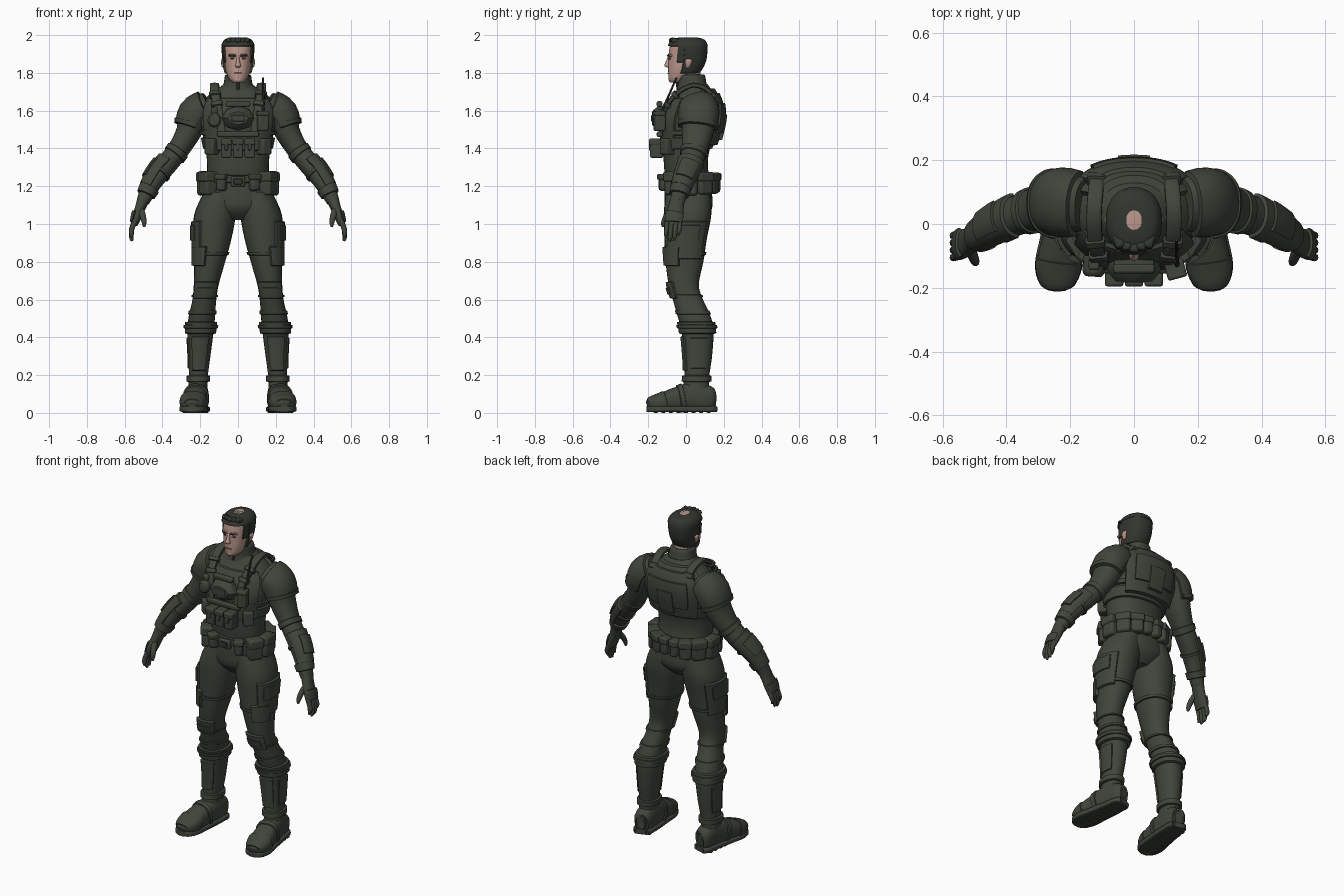
import bpy, bmesh
from math import sin, cos, radians, ceil, pi, copysign
from mathutils import Vector, Matrix

if "Cube" in bpy.data.objects:
    bpy.data.objects.remove(bpy.data.objects["Cube"])


def material(name, rgb):
    m = bpy.data.materials.new(name)
    m.use_nodes = True
    m.diffuse_color = (*rgb, 1)
    m.node_tree.nodes["Principled BSDF"].inputs["Base Color"].default_value = (*rgb, 1)
    return m


GREEN = material("field_green", (.052, .06, .044))
DARK = material("dark_green", (.032, .037, .028))
SKIN = material("skin", (.5, .31, .26))
LIP = material("lip", (.32, .17, .14))
made = []


def finish(name, bm, mat, mirror, bevel=0):
    bmesh.ops.recalc_face_normals(bm, faces=bm.faces)
    me = bpy.data.meshes.new(name)
    bm.to_mesh(me)
    bm.free()
    me.materials.append(mat)
    ob = bpy.data.objects.new(name, me)
    bpy.context.collection.objects.link(ob)
    if bevel:
        mod = ob.modifiers.new("soft_edges", "BEVEL")
        mod.width, mod.segments = bevel, 2
    if mirror:
        ob.modifiers.new("both_sides", "MIRROR")
    made.append(ob)


def sample(rings, t):
    """Smooth curve through rings of (x, y, z, half width, half depth)."""
    last = len(rings) - 1
    t = max(0, min(t, last))
    i = min(int(t), last - 1)
    f = t - i
    a, b, c, d = (Vector(rings[max(0, min(k, last))]) for k in range(i - 1, i + 3))
    return (b * 2 + (c - a) * f + (a * 2 - b * 5 + c * 4 - d) * f**2
            + (b * 3 - a - c * 3 + d) * f**3) / 2


def loft(name, rings, mat=GREEN, mirror=False, span=None, grow=0, arc=None, flat=True, n=28, p=2.2):
    """Skin over rings; span, grow and arc cut a raised band or plate out of it."""
    t0, t1 = span or (0, len(rings) - 1)
    m = max(2, ceil((t1 - t0) * 4))
    inset = min(.05, (t1 - t0) * .12) if grow else 0
    rows = [(t0 + inset + (t1 - t0 - 2 * inset) * k / m, grow) for k in range(m + 1)]
    if grow:
        rows = [(t0, -.004)] + rows + [(t1, -.004)]
    if arc:
        cols = [(radians(arc[0] + (arc[1] - arc[0]) * k / n), 0) for k in range(n + 1)]
        edge = radians(3)
        cols = [(cols[0][0] - edge, 1)] + cols + [(cols[-1][0] + edge, 1)]
    else:
        cols = [(2 * pi * k / n, 0) for k in range(n)]
    bm = bmesh.new()
    grid = []
    for t, g in rows:
        x, y, z, a, b = sample(rings, t)
        u, v = Vector((1, 0, 0)), Vector((0, 1, 0))
        if not flat:
            d = (sample(rings, t + .05) - sample(rings, t - .05))[:3]
            d = Vector(d).normalized()
            u = (u - d * d.x).normalized()
            v = u.cross(d)
        line = []
        for ang, border in cols:
            h = -.004 if border else g
            cu = copysign(abs(cos(ang))**(2 / p), cos(ang))
            cv = copysign(abs(sin(ang))**(2 / p), sin(ang))
            line.append(bm.verts.new(Vector((x, y, z)) + u * cu * (a + h) + v * cv * (b + h)))
        grid.append(line)
    w = len(cols)
    for r, s in zip(grid, grid[1:]):
        for j in range(w - 1 if arc else w):
            k = (j + 1) % w
            bm.faces.new((r[j], r[k], s[k], s[j]))
    if not arc:
        bm.faces.new(grid[0])
        bm.faces.new(grid[-1])
    finish(name, bm, mat, mirror)


def box(name, loc, size, mat=GREEN, mirror=False, turn=0, tilt=0, roll=0, bevel=.008):
    bm = bmesh.new()
    rot = Matrix.Rotation(radians(turn), 4, 'Z') @ Matrix.Rotation(radians(roll), 4, 'Y') \
        @ Matrix.Rotation(radians(tilt), 4, 'X')
    bmesh.ops.create_cube(bm, size=1, matrix=Matrix.Translation(loc) @ rot @ Matrix.Diagonal((*size, 1)))
    finish(name, bm, mat, mirror, min(bevel, min(size) * .3))


# Torso, with vest, belt and layered back plates
torso = [(0, .015, 1.02, .06, .07), (0, .015, 1.08, .165, .122), (0, .012, 1.16, .175, .126),
         (0, .008, 1.24, .165, .118), (0, 0, 1.3, .163, .116), (0, 0, 1.37, .168, .12),
         (0, .01, 1.46, .185, .135), (0, .02, 1.55, .2, .145), (0, .035, 1.63, .19, .13),
         (0, .045, 1.69, .14, .1), (0, .04, 1.74, .075, .075)]
loft("torso", torso, n=40)
loft("vest_front", torso, span=(5.2, 8.6), grow=.012, arc=(-150, -30))
loft("vest_waist_band", torso, span=(5.3, 6), grow=.012, n=40)
loft("vest_side_strap", torso, span=(6.1, 6.4), grow=.014, n=40)
loft("belt", torso, span=(2.7, 3.3), grow=.014, n=40)
loft("back_pack", torso, span=(5.5, 9.1), grow=.034, arc=(42, 138))
loft("back_pack_panel", torso, span=(6.2, 8.2), grow=.044, arc=(58, 122))
loft("back_pack_spine", torso, span=(5.8, 7.4), grow=.05, arc=(80, 100))
loft("back_yoke", torso, span=(8.5, 9.5), grow=.022, arc=(25, 155))
loft("collar", [(0, .038, 1.69, .095, .09), (0, .033, 1.74, .077, .077), (0, .027, 1.785, .069, .074),
                (0, .026, 1.79, .06, .065)])
box("collar_zip", (0, -.047, 1.735), (.014, .012, .08), DARK, tilt=8)

# Shoulder straps and buckles
strap = [(.085, -.135, 1.48, .02, .01), (.105, -.115, 1.6, .022, .012), (.122, -.05, 1.69, .024, .013),
         (.125, .04, 1.735, .024, .013), (.118, .125, 1.7, .024, .013), (.11, .175, 1.6, .022, .012)]
loft("shoulder_strap", strap, mirror=True, flat=False, p=4, n=16)
for t in (1.2, 1.8, 4.1):
    loft("strap_buckle", strap, mirror=True, flat=False, span=(t, t + .25), grow=.007, p=5, n=16)

# Chest rig
rig = [(0, -.1, 1.56, .085, .065), (0, -.14, 1.56, .085, .065), (0, -.165, 1.56, .07, .05),
       (0, -.18, 1.56, .055, .035)]
loft("chest_plate", rig, flat=False, n=8, p=2)
box("chest_plate_panel", (0, -.178, 1.56), (.07, .012, .035))
box("chest_bar", (0, -.14, 1.635), (.13, .03, .03))
box("chest_lower_bar", (0, -.14, 1.475), (.22, .03, .03))
for x in (-.062, 0, .062):
    box("magazine_pouch", (x, -.155, 1.4), (.054, .07, .1))
    box("magazine_flap", (x, -.16, 1.435), (.058, .072, .035))
    box("magazine_clip", (x, -.19, 1.41), (.018, .012, .04))
box("vest_side_pouch", (.135, -.095, 1.41), (.06, .07, .085), mirror=True, turn=38)
box("radio", (.13, -.14, 1.54), (.055, .055, .095), turn=15)
box("radio_cap", (.13, -.142, 1.585), (.062, .06, .025), turn=15)
loft("radio_antenna", [(.135, -.13, 1.59, .008, .008), (.134, -.1, 1.66, .006, .006),
                       (.133, -.05, 1.775, .005, .005)], DARK, flat=False, n=8)
loft("chest_lamp", [(-.125, -.1, 1.55, .034, .038), (-.127, -.15, 1.55, .034, .038),
                    (-.128, -.165, 1.55, .024, .027)], flat=False, n=16)
box("chest_lamp_clip", (-.125, -.125, 1.6), (.035, .04, .035))

# Belt pouches, set around the waist
box("belt_buckle", (0, -.125, 1.225), (.075, .03, .055))
box("belt_buckle_face", (0, -.141, 1.225), (.045, .01, .03), DARK)
for ang, w, d, h in ((-62, .05, .05, .08), (-32, .08, .075, .125), (2, .085, .06, .13),
                     (35, .08, .06, .12), (60, .07, .055, .11), (80, .05, .05, .1)):
    c, s = cos(radians(ang)), sin(radians(ang))
    x, y = c * .185, .012 + s * .145
    box("belt_pouch", (x, y, 1.215), (w, d, h), mirror=True, turn=ang + 90, bevel=.014)
    box("belt_pouch_flap", (x, y, 1.25), (w + .008, d + .01, h * .4), mirror=True, turn=ang + 90)

# Legs, with thigh plates, knee pads and boot shafts
leg = [(.095, .012, 1.17, .085, .118), (.122, .008, 1.05, .11, .126), (.135, -.002, .92, .1, .112),
       (.15, -.008, .8, .082, .1), (.168, -.012, .68, .066, .08), (.178, .01, .6, .063, .08),
       (.19, .04, .52, .069, .087), (.198, .06, .44, .07, .086), (.204, .063, .3, .058, .075),
       (.21, .057, .19, .05, .066), (.214, .05, .09, .052, .075)]
loft("leg", leg, mirror=True)
loft("thigh_plate", leg, mirror=True, span=(1.25, 2.9), grow=.011, arc=(-52, 50))
loft("thigh_plate_upper", leg, mirror=True, span=(1.4, 2.1), grow=.018, arc=(-35, 30))
loft("thigh_plate_lower", leg, mirror=True, span=(2.3, 3.2), grow=.016, arc=(-75, -15))
loft("thigh_strap", leg, mirror=True, span=(2.55, 2.72), grow=.008)
loft("knee_pad", leg, mirror=True, span=(3.85, 4.95), grow=.014, arc=(-140, -40))
loft("knee_pad_cap", leg, mirror=True, span=(4.15, 4.7), grow=.02, arc=(-120, -60))
loft("knee_strap", leg, mirror=True, span=(4.65, 4.85), grow=.007)
loft("calf_fold", leg, mirror=True, span=(5.7, 6), grow=.006)
loft("boot_cuff", leg, mirror=True, span=(6.5, 7.2), grow=.014)
loft("boot_cuff_strap", leg, mirror=True, span=(6.7, 6.95), grow=.021)
loft("shin_plate", leg, mirror=True, span=(7.25, 8.7), grow=.009, arc=(-125, -55))
loft("boot_side_plate", leg, mirror=True, span=(7.3, 8.6), grow=.006, arc=(-25, 35))
loft("ankle_strap", leg, mirror=True, span=(8.9, 9.25), grow=.012)

# Feet
foot = [(.204, .15, .07, .025, .04), (.206, .135, .072, .048, .062), (.212, .05, .085, .057, .08),
        (.226, -.05, .072, .063, .064), (.237, -.13, .056, .068, .048), (.242, -.185, .045, .05, .036),
        (.243, -.205, .038, .02, .02)]
loft("boot", foot, mirror=True, flat=False, p=2.5)
loft("boot_toe_cap", foot, mirror=True, flat=False, span=(3.7, 5.4), grow=.005, p=2.5)
loft("boot_strap", foot, mirror=True, flat=False, span=(2.6, 2.9), grow=.007, p=2.5)
loft("boot_sole", [(x, y * 1.02, .02, a + .006, .016) for x, y, z, a, b in foot], mirror=True, flat=False, p=5)
for k in range(8):
    box("sole_lug", (.209 + k * .0045, .12 - k * .04, .007), (.105, .022, .014), mirror=True, bevel=.003)

# Arms, with shoulder pads, elbow bands and forearm guards
arm = [(.15, .06, 1.63, .07, .085), (.222, .068, 1.585, .082, .096), (.265, .06, 1.48, .066, .083),
       (.322, .042, 1.385, .056, .066), (.383, .02, 1.31, .056, .06), (.432, -.005, 1.25, .052, .053),
       (.475, -.03, 1.18, .044, .045), (.503, -.045, 1.12, .034, .038)]
loft("arm", arm, mirror=True, flat=False)
loft("shoulder_pad", arm, mirror=True, flat=False, span=(.35, 1.75), grow=.013, arc=(-110, 110))
loft("shoulder_pad_rim", arm, mirror=True, flat=False, span=(1.5, 1.75), grow=.019, arc=(-105, 105))
loft("elbow_band", arm, mirror=True, flat=False, span=(2.9, 3.3), grow=.007)
loft("forearm_guard", arm, mirror=True, flat=False, span=(3.7, 5.9), grow=.011, arc=(-95, 80))
loft("forearm_panel", arm, mirror=True, flat=False, span=(4.1, 5.4), grow=.019, arc=(-45, 35))
loft("forearm_strap", arm, mirror=True, flat=False, span=(4.5, 4.75), grow=.008)
loft("glove_cuff", arm, mirror=True, flat=False, span=(5.8, 6.4), grow=.01)

# Gloved hands
palm = [(.498, -.042, 1.14, .034, .037), (.516, -.053, 1.09, .028, .041), (.535, -.062, 1.04, .025, .047),
        (.55, -.066, .995, .018, .044)]
loft("palm", palm, mirror=True, flat=False)
loft("knuckle_guard", palm, mirror=True, flat=False, span=(1.6, 2.7), grow=.008, arc=(-60, 60))
for y, tip in ((-.1, .93), (-.077, .91), (-.054, .915), (-.032, .94)):
    loft("finger", [(.545, y, 1.02, .014, .013), (.562, y - .003, .975, .014, .012),
                    (.565, y - .006, tip + .02, .012, .011), (.56, y - .008, tip, .006, .006)],
         mirror=True, flat=False, n=12)
loft("thumb", [(.515, -.075, 1.08, .017, .017), (.503, -.105, 1.04, .016, .015),
               (.497, -.12, 1.005, .012, .012), (.497, -.122, .985, .006, .006)], mirror=True, flat=False, n=12)

# Head and hair
head = [(0, -.05, 1.748, .025, .034), (0, -.038, 1.765, .045, .054), (0, -.014, 1.805, .063, .08),
        (0, 0, 1.855, .071, .094), (0, .006, 1.905, .076, .097), (0, .01, 1.95, .075, .092),
        (0, .012, 1.978, .056, .07), (0, .012, 1.988, .024, .03)]
loft("head", head, SKIN, n=36)
loft("neck", [(0, .02, 1.7, .055, .06), (0, .015, 1.82, .055, .06)], SKIN)
loft("hair_back", head, DARK, span=(1.8, 5.4), grow=.01, arc=(-6, 186))
loft("hair_sideburn", head, DARK, span=(3, 5.2), grow=.006, arc=(-28, 10), mirror=True)
loft("hair_top", head, DARK, span=(4.75, 7), grow=.012, n=36)
for k in range(5):
    box("hair_tuft", (-.048 + k * .024, -.066 + abs(k - 2) * .007, 1.968), (.03, .05, .026), DARK,
        turn=(2 - k) * 9, tilt=-20, bevel=.012)
loft("ear", [(.07, .012, 1.875, .012, .012), (.082, .014, 1.865, .009, .018), (.078, .01, 1.835, .008, .013),
             (.07, .005, 1.822, .004, .006)], SKIN, mirror=True, n=12)

# Face
loft("nose", [(0, -.086, 1.89, .007, .008), (0, -.096, 1.858, .01, .012), (0, -.1, 1.838, .015, .015),
              (0, -.092, 1.828, .01, .008)], SKIN, n=12)
box("brow_ridge", (.03, -.083, 1.892), (.042, .02, .014), SKIN, mirror=True, turn=20)
box("eyebrow", (.031, -.092, 1.893), (.036, .007, .008), DARK, mirror=True, turn=20, roll=-6)
box("eye", (.03, -.086, 1.874), (.022, .008, .008), DARK, mirror=True, turn=18)
box("mouth", (0, -.094, 1.797), (.042, .008, .008), LIP)
box("chin", (0, -.08, 1.765), (.036, .024, .024), SKIN, bevel=.01)

# Smooth shading with crisp edges
bpy.ops.object.select_all(action='DESELECT')
for ob in made:
    ob.select_set(True)
bpy.context.view_layer.objects.active = made[0]
bpy.ops.object.shade_smooth_by_angle(angle=radians(38))
